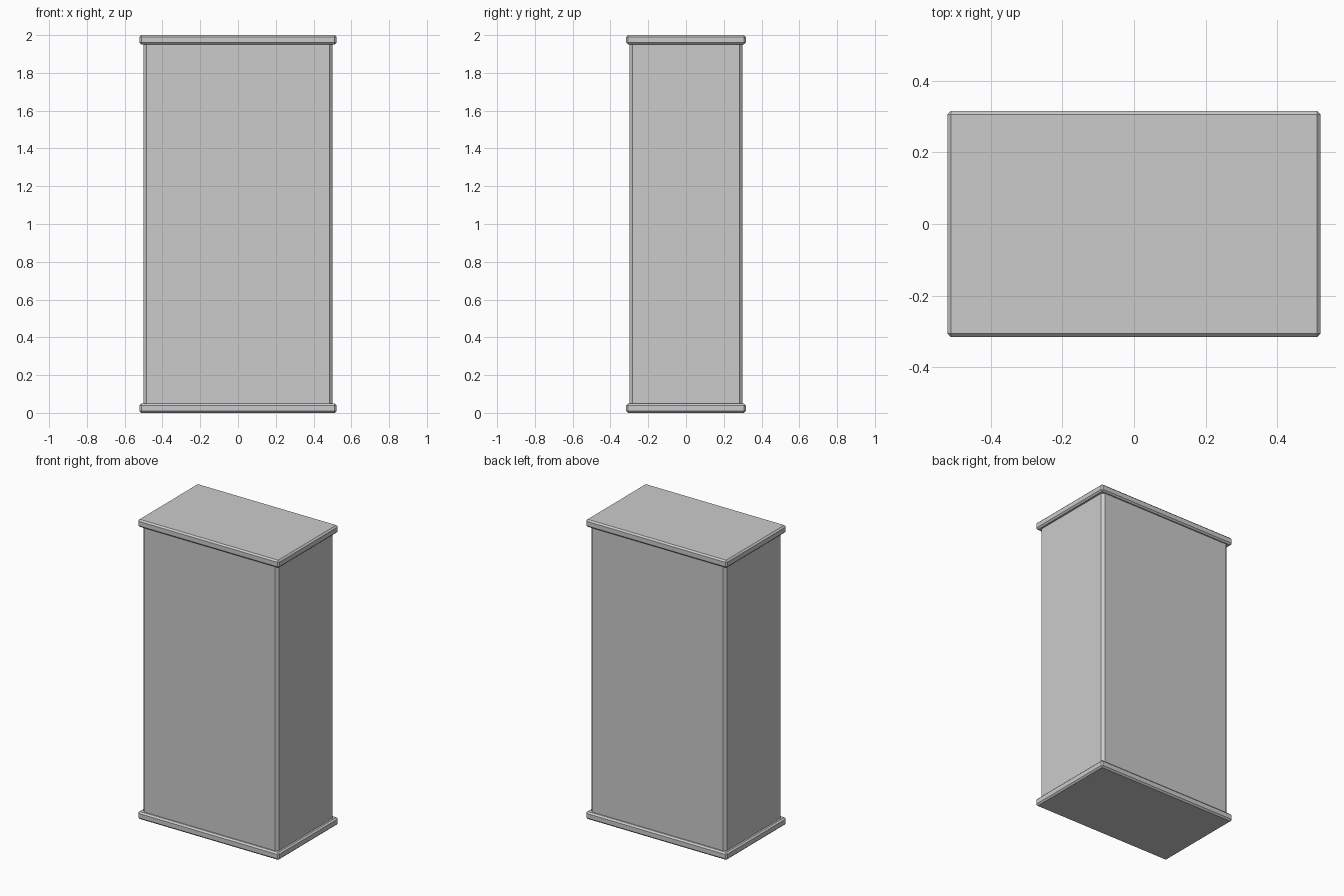
import bpy

if "Cube" in bpy.data.objects:
    bpy.data.objects.remove(bpy.data.objects["Cube"])


def bevelled_box(name, size, z, bevel):
    """Box centred on the z axis with its base at z and chamfered edges."""
    bpy.ops.mesh.primitive_cube_add(size=1, location=(0, 0, z + size[2] / 2))
    obj = bpy.context.object
    obj.name = name
    obj.scale = size
    bpy.ops.object.transform_apply(location=False, rotation=False, scale=True)
    mod = obj.modifiers.new("edge_chamfer", 'BEVEL')
    mod.width = bevel
    mod.segments = 1
    return obj


PLATE = (1.043, 0.633, 0.05)

# Base and top plates overhang the body slightly
bevelled_box("base_plate", PLATE, 0.0, 0.01)
bevelled_box("top_plate", PLATE, 1.95, 0.01)

# Main cabinet body, ends tucked into the plates
bevelled_box("cabinet_body", (1.0, 0.598, 1.94), 0.03, 0.016)
